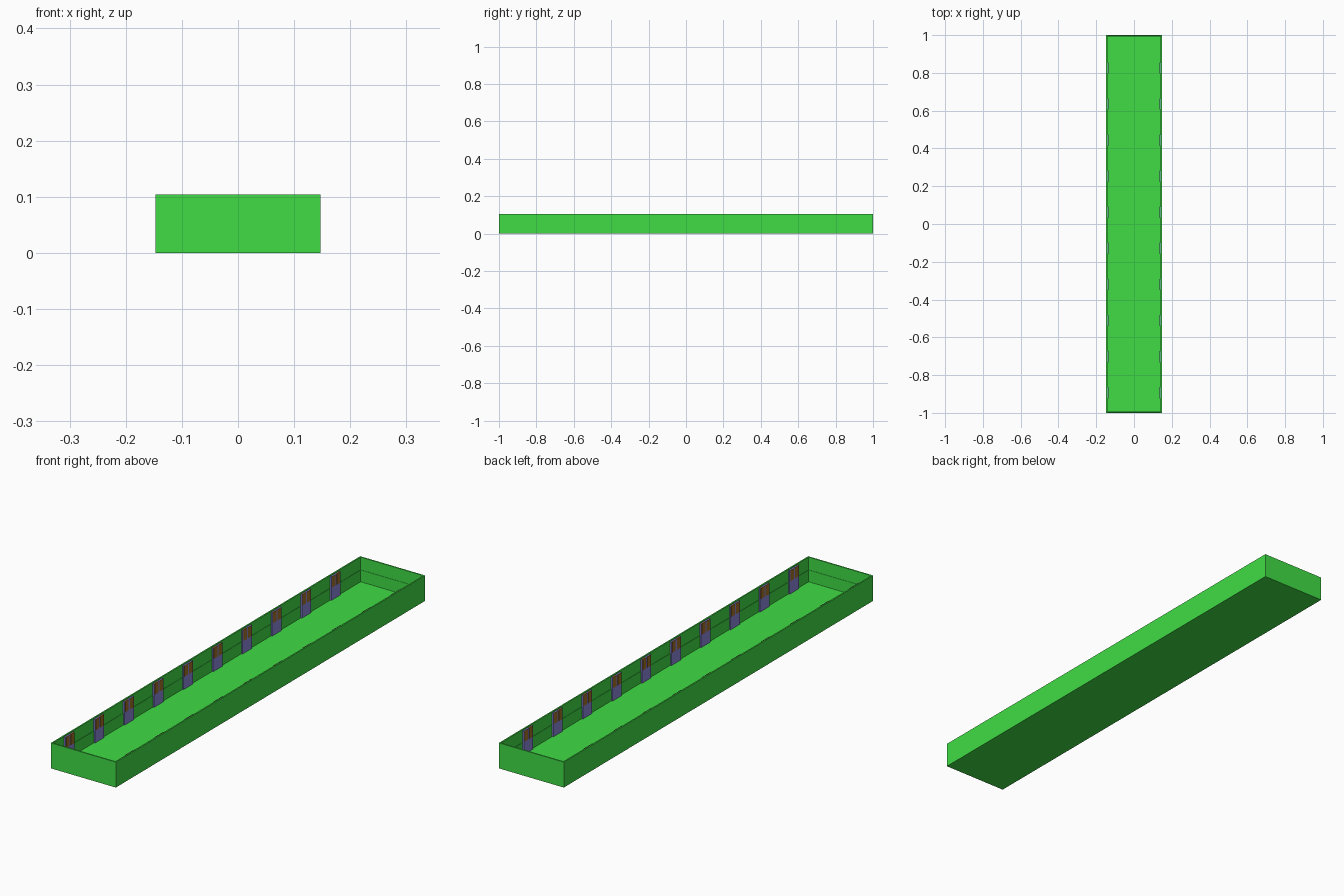
import bpy, bmesh

if "Cube" in bpy.data.objects:
    bpy.data.objects.remove(bpy.data.objects["Cube"])

HX, HY, H = 0.147, 1.0, 0.104    # outer half width, half length, height
T, FLOOR = 0.008, 0.004          # wall and floor thickness


def material(name, rgb):
    m = bpy.data.materials.new(name)
    m.diffuse_color = (*rgb, 1)
    m.use_nodes = True
    m.node_tree.nodes["Principled BSDF"].inputs["Base Color"].default_value = m.diffuse_color
    return m


green = material("green", (0.052, 0.72, 0.06))
violet = material("violet", (0.26, 0.24, 0.70))
brown = material("brown", (0.36, 0.16, 0.02))


def box(bm, x0, x1, y0, y1, z0, z1):
    vs = bmesh.ops.create_cube(bm, size=1)["verts"]
    for v in vs:
        v.co.x = x1 if v.co.x > 0 else x0
        v.co.y = y1 if v.co.y > 0 else y0
        v.co.z = z1 if v.co.z > 0 else z0


def finish(bm, name, mat):
    me = bpy.data.meshes.new(name)
    bm.to_mesh(me)
    bm.free()
    me.materials.append(mat)
    ob = bpy.data.objects.new(name, me)
    bpy.context.collection.objects.link(ob)
    return ob


def mirror_x(ob):
    ob.modifiers.new("other_side", "MIRROR").use_axis[0] = True


# Tray shell: a box whose top is inset, pushed down, with a small step halfway
bm = bmesh.new()
box(bm, -HX, HX, -HY, HY, 0, H)
bm.normal_update()
top = max(bm.faces, key=lambda f: f.normal.z)
bmesh.ops.inset_region(bm, faces=[top], thickness=T)
for depth, step in ((H / 2, 0.002), (H / 2 - FLOOR, 0)):
    ret = bmesh.ops.extrude_face_region(bm, geom=[top])
    new = [g for g in ret["geom"] if isinstance(g, bmesh.types.BMFace)][0]
    bmesh.ops.delete(bm, geom=[top], context="FACES_ONLY")
    top = new
    for v in top.verts:
        v.co.z -= depth
    if step:
        bm.normal_update()
        bmesh.ops.inset_region(bm, faces=[top], thickness=step)
bmesh.ops.recalc_face_normals(bm, faces=bm.faces)
finish(bm, "tray", green)

# Ten evenly spaced clips on each long inner wall
inner = -HX + T
pads, strips = bmesh.new(), bmesh.new()
for i in range(10):
    y = -0.893 + i * 0.191
    box(pads, inner - 0.002, inner + 0.004, y - 0.03, y + 0.03, FLOOR - 0.001, 0.100)
    for s in (-0.015, 0.015):
        box(strips, inner, inner + 0.005, y + s - 0.011, y + s + 0.011, 0.056, 0.100)
mirror_x(finish(pads, "clip_pads", violet))
mirror_x(finish(strips, "clip_strips", brown))
